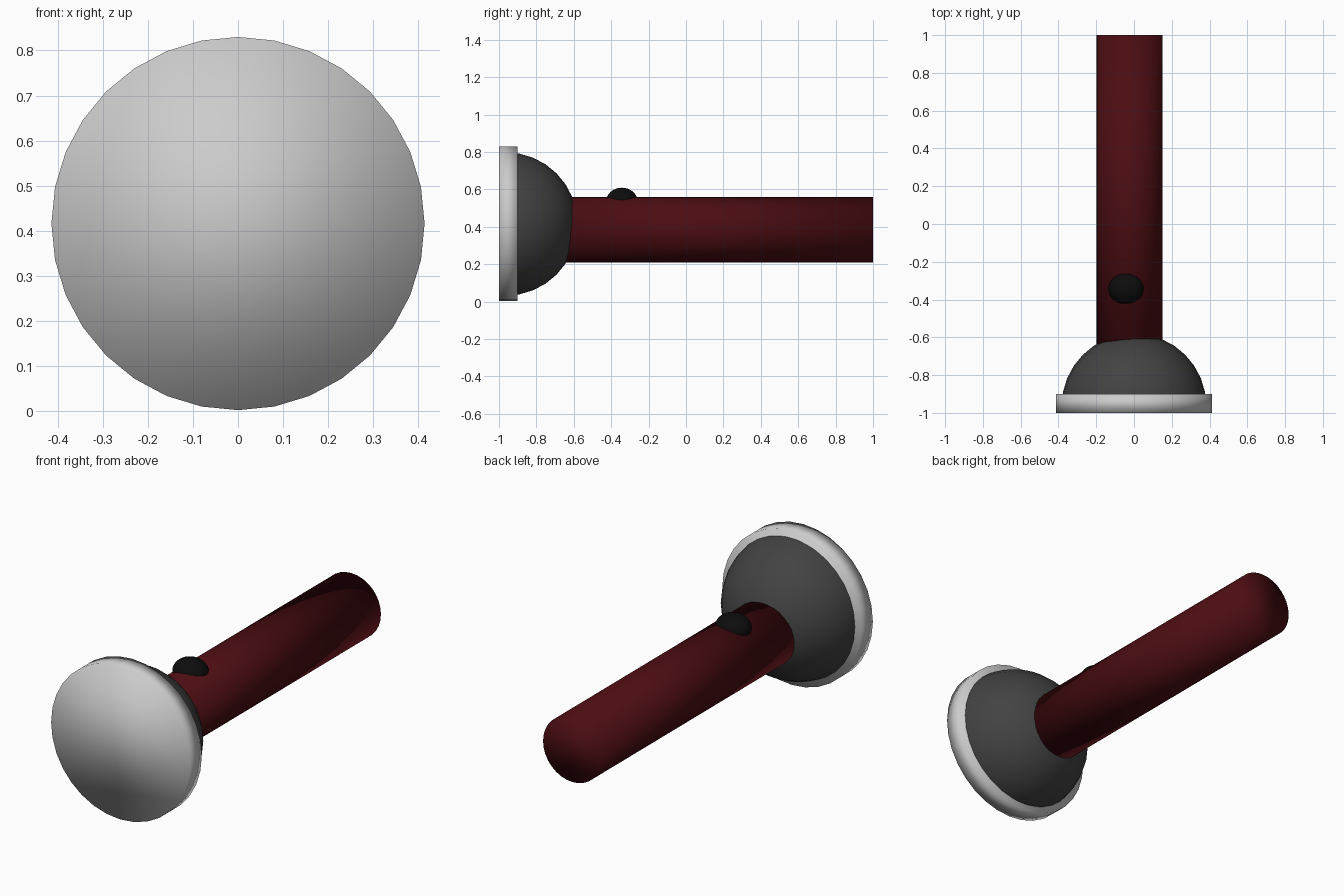
import bpy, bmesh, math
from mathutils import Matrix

if "Cube" in bpy.data.objects:
    bpy.data.objects.remove(bpy.data.objects["Cube"])


def make_object(name, bm, colour):
    bmesh.ops.recalc_face_normals(bm, faces=bm.faces)
    mesh = bpy.data.meshes.new(name)
    bm.to_mesh(mesh)
    bm.free()
    for p in mesh.polygons:
        p.use_smooth = True
    obj = bpy.data.objects.new(name, mesh)
    bpy.context.collection.objects.link(obj)
    if colour:
        mat = bpy.data.materials.new(name + "_colour")
        mat.diffuse_color = (*colour, 1)
        mat.use_nodes = True
        mat.node_tree.nodes["Principled BSDF"].inputs["Base Color"].default_value = mat.diffuse_color
        mesh.materials.append(mat)
    return obj


def rod(name, x, z, y0, y1, radius, colour=None):
    bm = bmesh.new()
    m = Matrix.Translation((x, (y0 + y1) / 2, z)) @ Matrix.Rotation(-math.pi / 2, 4, 'X')
    bmesh.ops.create_cone(bm, cap_ends=True, segments=32, radius1=radius,
                          radius2=radius, depth=y1 - y0, matrix=m)
    return make_object(name, bm, colour)


def ball(name, centre, radii, colour, cut_y=None):
    bm = bmesh.new()
    m = Matrix.Translation(centre) @ Matrix.Diagonal((*radii, 1))
    bmesh.ops.create_uvsphere(bm, u_segments=32, v_segments=16, radius=1, matrix=m)
    if cut_y is not None:
        # keep only the part behind the lens
        geom = bm.verts[:] + bm.edges[:] + bm.faces[:]
        bmesh.ops.bisect_plane(bm, geom=geom, plane_co=(0, cut_y, 0),
                               plane_no=(0, -1, 0), clear_outer=True)
        bmesh.ops.holes_fill(bm, edges=[e for e in bm.edges if e.is_boundary])
    return make_object(name, bm, colour)


# pale lens disc at the front
rod("lens", 0, 0.416, -1.0, -0.9, 0.414)
# dark rounded head
ball("head", (0, -0.963, 0.415), (0.383, 0.383, 0.383), (0.055, 0.055, 0.055), -0.95)
# red handle, its front end buried in the head
rod("handle", -0.023, 0.385, -0.8, 1.0, 0.175, (0.07, 0.004, 0.006))
# black push button
ball("button", (-0.042, -0.343, 0.538), (0.093, 0.083, 0.071), (0.004, 0.004, 0.004))
